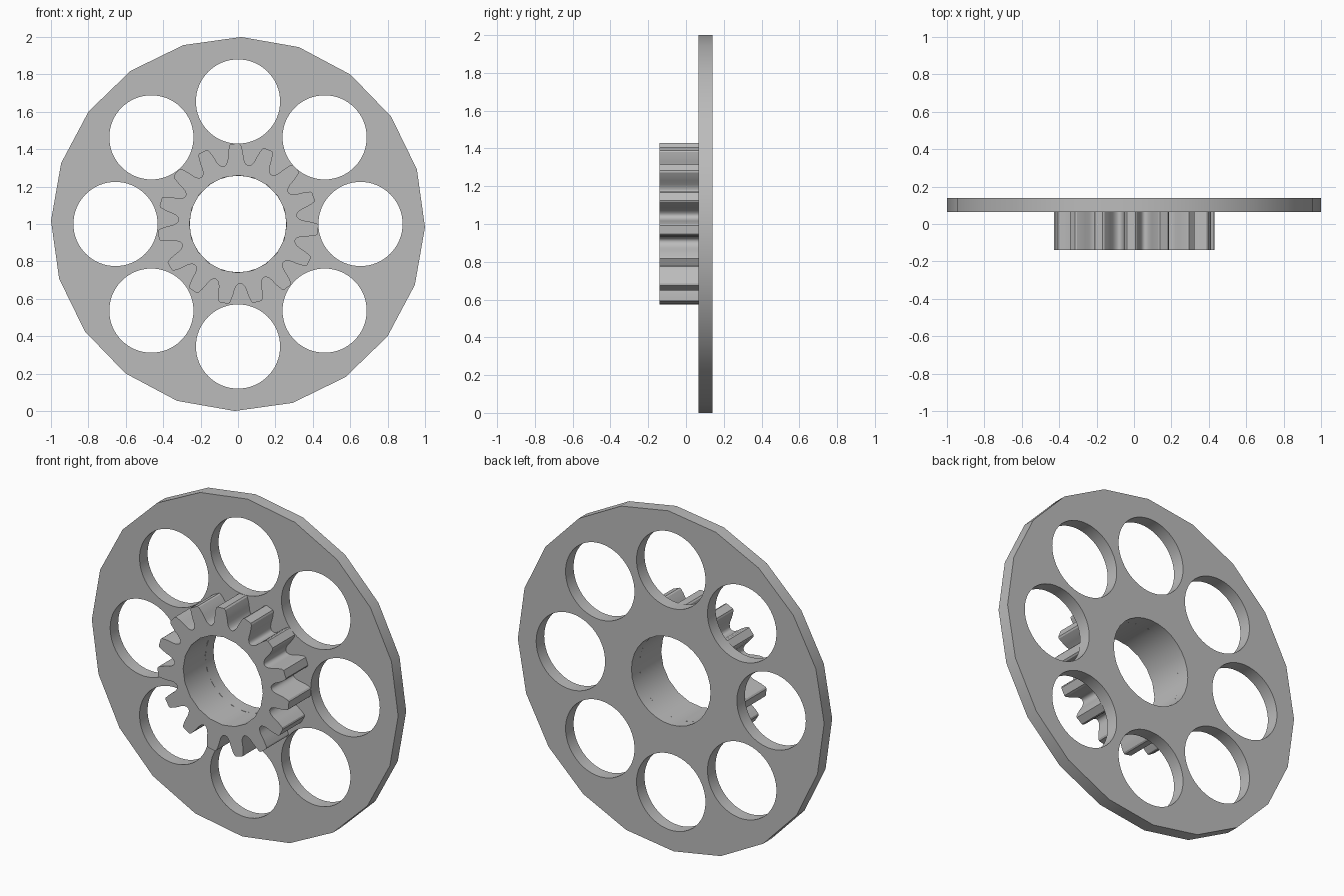
import bpy, bmesh
from math import sin, cos, radians, tau
from mathutils import Vector

cube = bpy.data.objects.get("Cube")
if cube:
    bpy.data.objects.remove(cube)

CENTRE_Z = 1.0

grey = bpy.data.materials.new("plain grey")
grey.use_nodes = True
grey.diffuse_color = (0.5, 0.5, 0.5, 1)
grey.node_tree.nodes["Principled BSDF"].inputs["Base Color"].default_value = (0.5, 0.5, 0.5, 1)


def polar(radius, angle):
    return Vector((radius * cos(angle), radius * sin(angle)))


def ring(radius, sides, start=0.0, centre=Vector((0, 0))):
    return [centre + polar(radius, start + tau * i / sides) for i in range(sides)]


def gear_outline(teeth, start):
    # Half-tooth flank as (radius, degrees from the tooth centre line)
    flank = [(0.43, 3.0), (0.423, 4.1), (0.40, 5.2), (0.375, 6.2), (0.35, 7.0),
             (0.335, 8.0), (0.323, 9.6), (0.318, 11.2)]
    tooth = [(r, -a) for r, a in reversed(flank)] + flank
    return [polar(r, start + tau * t / teeth + radians(a))
            for t in range(teeth) for r, a in tooth]


def extruded(name, loops, y_front, y_back):
    # Fill the outline with its holes, then extrude it along y
    bm = bmesh.new()
    edges = []
    for loop in loops:
        verts = [bm.verts.new((p.x, y_front, CENTRE_Z + p.y)) for p in loop]
        edges += [bm.edges.new((a, b)) for a, b in zip(verts, verts[1:] + verts[:1])]
    bmesh.ops.triangle_fill(bm, edges=edges, use_beauty=True)
    moved = bmesh.ops.extrude_face_region(bm, geom=bm.faces[:], use_keep_orig=True)["geom"]
    bmesh.ops.translate(bm, vec=(0, y_back - y_front, 0),
                        verts=[g for g in moved if isinstance(g, bmesh.types.BMVert)])
    bmesh.ops.recalc_face_normals(bm, faces=bm.faces[:])
    mesh = bpy.data.meshes.new(name)
    bm.to_mesh(mesh)
    bm.free()
    mesh.materials.append(grey)
    obj = bpy.data.objects.new(name, mesh)
    bpy.context.collection.objects.link(obj)
    bpy.ops.object.select_all(action='DESELECT')
    obj.select_set(True)
    bpy.context.view_layer.objects.active = obj
    bpy.ops.object.shade_smooth_by_angle(angle=radians(30))


# Twenty-sided disc with a bore and eight round openings
openings = [ring(0.225, 64, centre=polar(0.655, tau * i / 8)) for i in range(8)]
extruded("disc_plate", [ring(1.0, 20, radians(-1)), ring(0.258, 32)] + openings, 0.065, 0.14)

# Toothed hub on the front
extruded("gear_hub", [gear_outline(15, radians(92)), ring(0.26, 20, radians(-1))], -0.14, 0.065)
